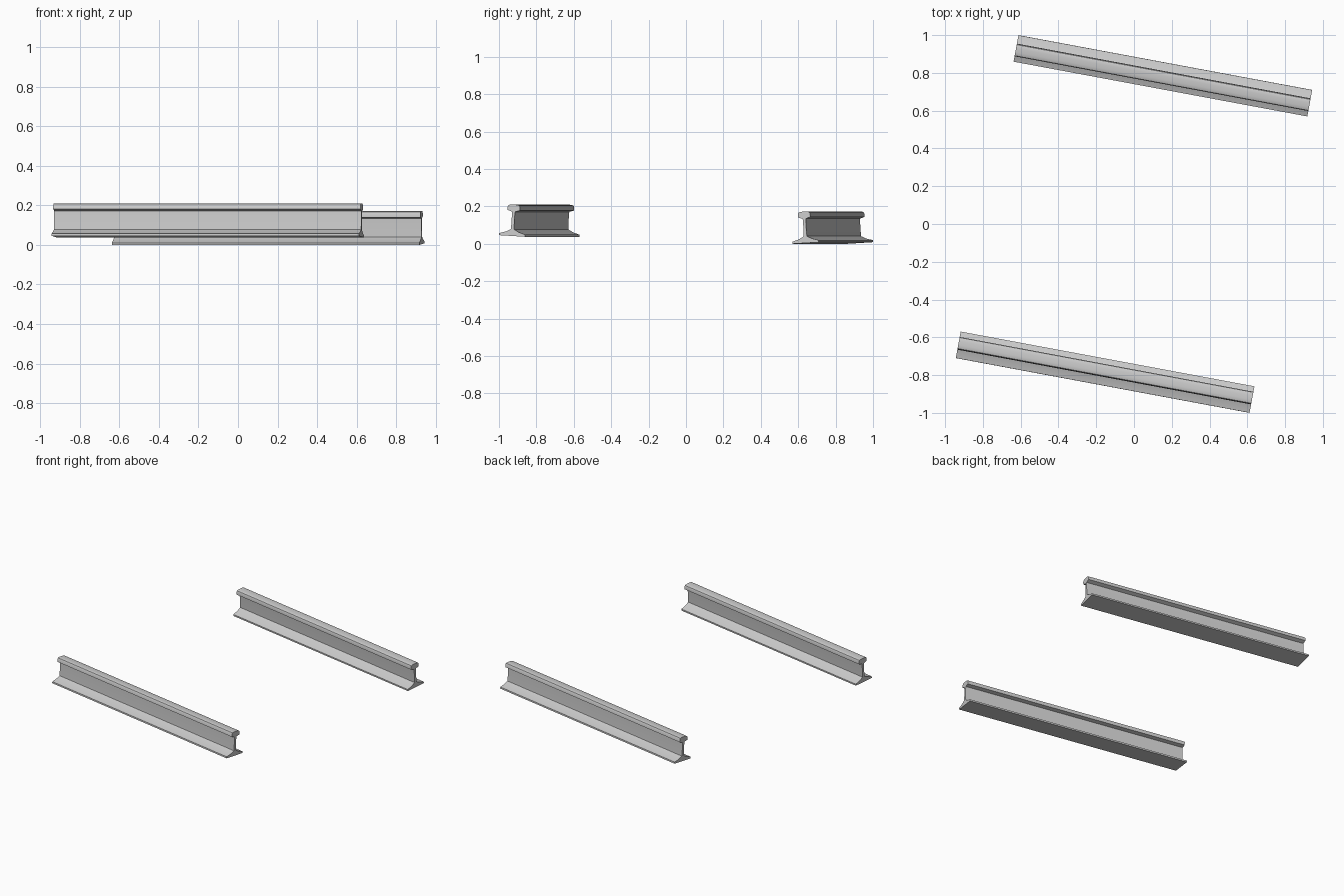
import bpy, bmesh, math
from mathutils import Matrix, Vector

if "Cube" in bpy.data.objects:
    bpy.data.objects.remove(bpy.data.objects["Cube"])

LENGTH = 1.582
HEADING = math.radians(-10.56)
CANT = math.radians(3.5)          # each rail leans towards the track centre

# Half cross-section (across, up): foot, web, rounded head
HALF = [(0.0712, 0.0), (0.0712, 0.011), (0.035, 0.022), (0.0085, 0.036),
        (0.0075, 0.09), (0.0085, 0.130), (0.034, 0.138), (0.033, 0.158),
        (0.0295, 0.164), (0.022, 0.1668), (0.010, 0.168)]
PROFILE = HALF + [(-y, z) for y, z in reversed(HALF)]


def make_rail(name, centre, lean):
    # Extrude the full profile along the rail direction
    bm = bmesh.new()
    ends = [[bm.verts.new((x, y, z)) for y, z in PROFILE]
            for x in (-LENGTH / 2, LENGTH / 2)]
    n = len(PROFILE)
    for i in range(n):
        j = (i + 1) % n
        bm.faces.new((ends[0][i], ends[0][j], ends[1][j], ends[1][i]))
    bm.faces.new(ends[0])
    bm.faces.new(ends[1])
    bmesh.ops.recalc_face_normals(bm, faces=bm.faces)
    bm.transform(Matrix.Translation(Vector(centre))
                 @ Matrix.Rotation(HEADING, 4, 'Z')
                 @ Matrix.Rotation(lean, 4, 'X'))
    mesh = bpy.data.meshes.new(name)
    bm.to_mesh(mesh)
    bm.free()
    obj = bpy.data.objects.new(name, mesh)
    bpy.context.collection.objects.link(obj)
    bpy.ops.object.select_all(action='DESELECT')
    obj.select_set(True)
    bpy.context.view_layer.objects.active = obj
    bpy.ops.object.shade_smooth_by_angle(angle=math.radians(30))


# Low rail at the back, raised rail at the front
make_rail("low_rail", (0.153, 0.785, 0.0044), CANT)
make_rail("high_rail", (-0.153, -0.785, 0.042), -CANT)
